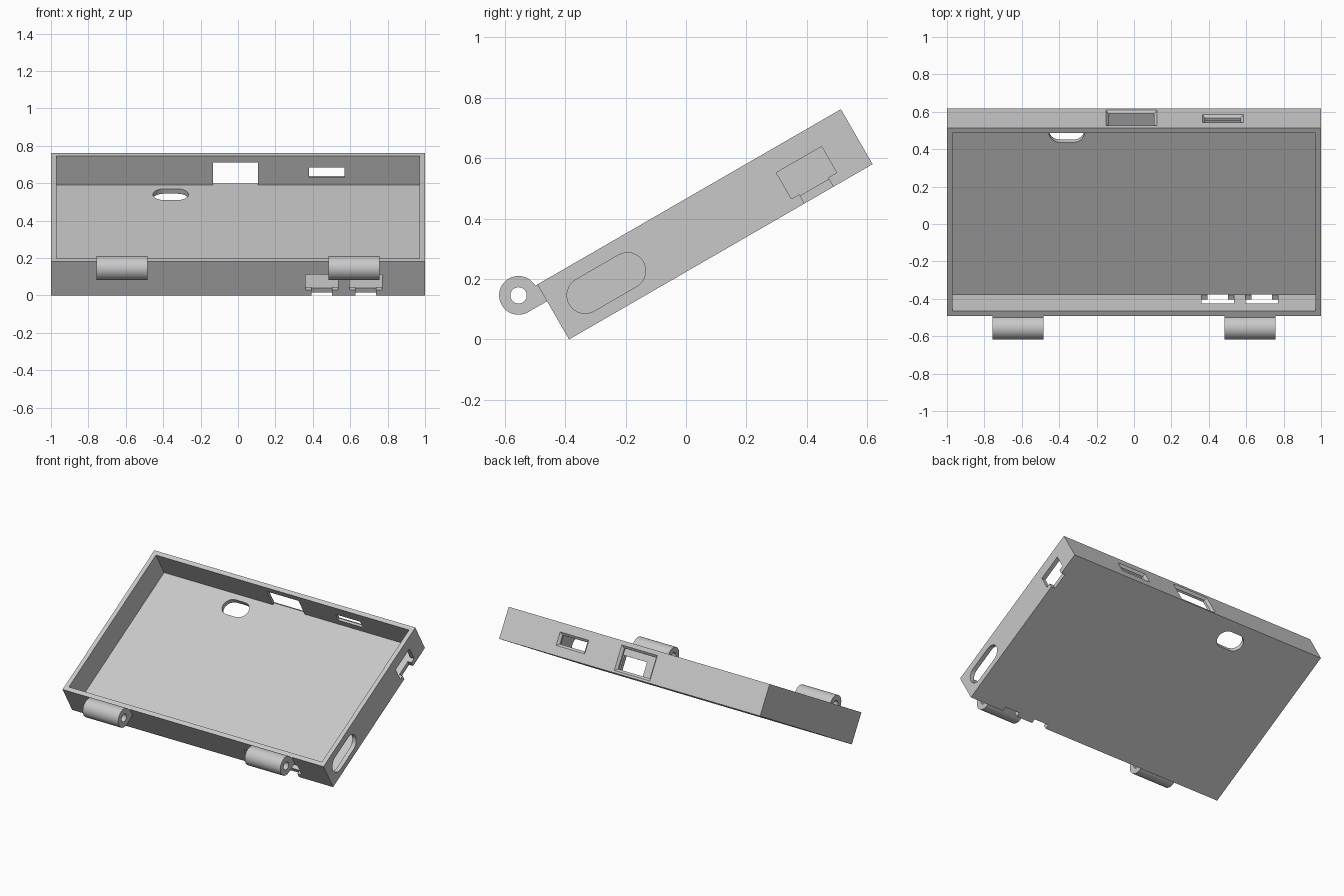
import bpy, bmesh
from math import sin, cos, pi, radians
from mathutils import Matrix, Vector

if "Cube" in bpy.data.objects:
    bpy.data.objects.remove(bpy.data.objects["Cube"])

LENGTH, HEIGHT, WALL = 1.16, 0.21, 0.03
# The case is designed flat, then leaned back about its front lower edge
TILT = Matrix.Translation((0, -0.387, 0)) @ Matrix.Rotation(radians(30), 4, "X")

grey = bpy.data.materials.new("light grey plastic")
grey.use_nodes = True
colour = (0.58, 0.58, 0.58, 1)
grey.diffuse_color = colour
grey.node_tree.nodes["Principled BSDF"].inputs["Base Color"].default_value = colour


def loft(name, start, end):
    """Solid between two matching closed outlines."""
    bm = bmesh.new()
    a = [bm.verts.new(p) for p in start]
    b = [bm.verts.new(p) for p in end]
    bm.faces.new(a)
    bm.faces.new(b)
    for i in range(len(a)):
        j = (i + 1) % len(a)
        bm.faces.new((a[i], a[j], b[j], b[i]))
    bmesh.ops.recalc_face_normals(bm, faces=bm.faces)
    mesh = bpy.data.meshes.new(name)
    bm.to_mesh(mesh)
    bm.free()
    mesh.materials.append(grey)
    obj = bpy.data.objects.new(name, mesh)
    bpy.context.collection.objects.link(obj)
    return obj


def prism(name, outline, axis, lo, hi):
    """Extrude a 2D outline along the x, y or z axis."""
    def place(p, d):
        point = list(p)
        point.insert("xyz".index(axis), d)
        return Vector(point)
    return loft(name, [place(p, lo) for p in outline], [place(p, hi) for p in outline])


def rect(x0, x1, y0, y1):
    return [(x0, y0), (x1, y0), (x1, y1), (x0, y1)]


def arc(cx, cy, r, start, end, steps):
    angles = [radians(start + (end - start) * i / steps) for i in range(steps + 1)]
    return [(cx + r * cos(t), cy + r * sin(t)) for t in angles]


def slot(cx, cy, half, r):
    """Long hole with round ends."""
    return arc(cx + half, cy, r, -90, 90, 16) + arc(cx - half, cy, r, 90, 270, 16)


def cut(obj, cutters):
    """Subtract the cutters, then delete them."""
    for c in cutters:
        c.hide_render = True
        mod = obj.modifiers.new("cut", "BOOLEAN")
        mod.operation, mod.solver, mod.object = "DIFFERENCE", "EXACT", c
    bpy.context.view_layer.update()
    graph = bpy.context.evaluated_depsgraph_get()
    mesh = bpy.data.meshes.new_from_object(obj.evaluated_get(graph))
    obj.modifiers.clear()
    obj.data = mesh
    for c in cutters:
        bpy.data.objects.remove(c)


def finish(obj):
    obj.data.transform(TILT)
    bpy.ops.object.select_all(action="DESELECT")
    obj.select_set(True)
    bpy.context.view_layer.objects.active = obj
    bpy.ops.object.shade_smooth_by_angle(angle=radians(30))


# Open tray
tray = prism("tray", rect(-1, 1, 0, LENGTH), "z", 0, HEIGHT)
cutters = [prism("cavity", rect(-1 + WALL, 1 - WALL, WALL, LENGTH - WALL), "z", WALL, HEIGHT + 0.1)]

# Oval hole through the floor
cutters.append(prism("floor_hole", slot(-0.36, 1.028, 0.035, 0.06), "z", -0.1, 0.1))

# Chamfered windows in the back wall
for x0, x1, z0, z1 in ((-0.135, 0.108, WALL, 0.167), (0.38, 0.57, 0.077, 0.136)):
    cutters.append(prism("window", rect(x0, x1, z0, z1), "y", LENGTH - 0.06, LENGTH - 0.01))
    g = 0.03
    near = [(x, LENGTH - 0.015, z) for x, z in rect(x0, x1, z0, z1)]
    far = [(x, LENGTH + 0.015, z) for x, z in rect(x0 - g, x1 + g, z0 - g, z1 + g)]
    cutters.append(loft("window_chamfer", near, far))

# Front ports, each with a notch down to the underside
for x in (0.448, 0.684):
    cutters.append(prism("port", rect(x - 0.087, x + 0.087, 0.035, 0.13), "y", -0.05, 0.05))
    cutters.append(prism("notch", rect(x - 0.055, x + 0.055, -0.05, 0.05), "y", -0.05, WALL))

# Side slot, side port and its notch
cutters.append(prism("side_slot", slot(0.2, 0.1, 0.081, 0.06), "x", 0.94, 1.05))
cutters.append(prism("side_port", rect(0.87, 1.043, 0.035, 0.135), "x", 0.94, 1.05))
cutters.append(prism("side_notch", rect(0.9, 1.01, -0.05, 0.05), "x", 1 - WALL, 1.05))
cut(tray, cutters)
finish(tray)

# Hinge knuckles: a bored barrel with an arm into the front wall
HY, HZ, R = -0.072, HEIGHT, 0.064
outline = arc(HY, HZ, R, 0, 270, 48) + [(0.01, HZ - R), (0.01, HZ)]
for name, x in (("right_hinge", -0.621), ("left_hinge", 0.621)):
    hinge = prism(name, outline, "x", x - 0.136, x + 0.136)
    bore = prism("bore", arc(HY, HZ, 0.027, 0, 350, 35), "x", x - 0.2, x + 0.2)
    cut(hinge, [bore])
    finish(hinge)
